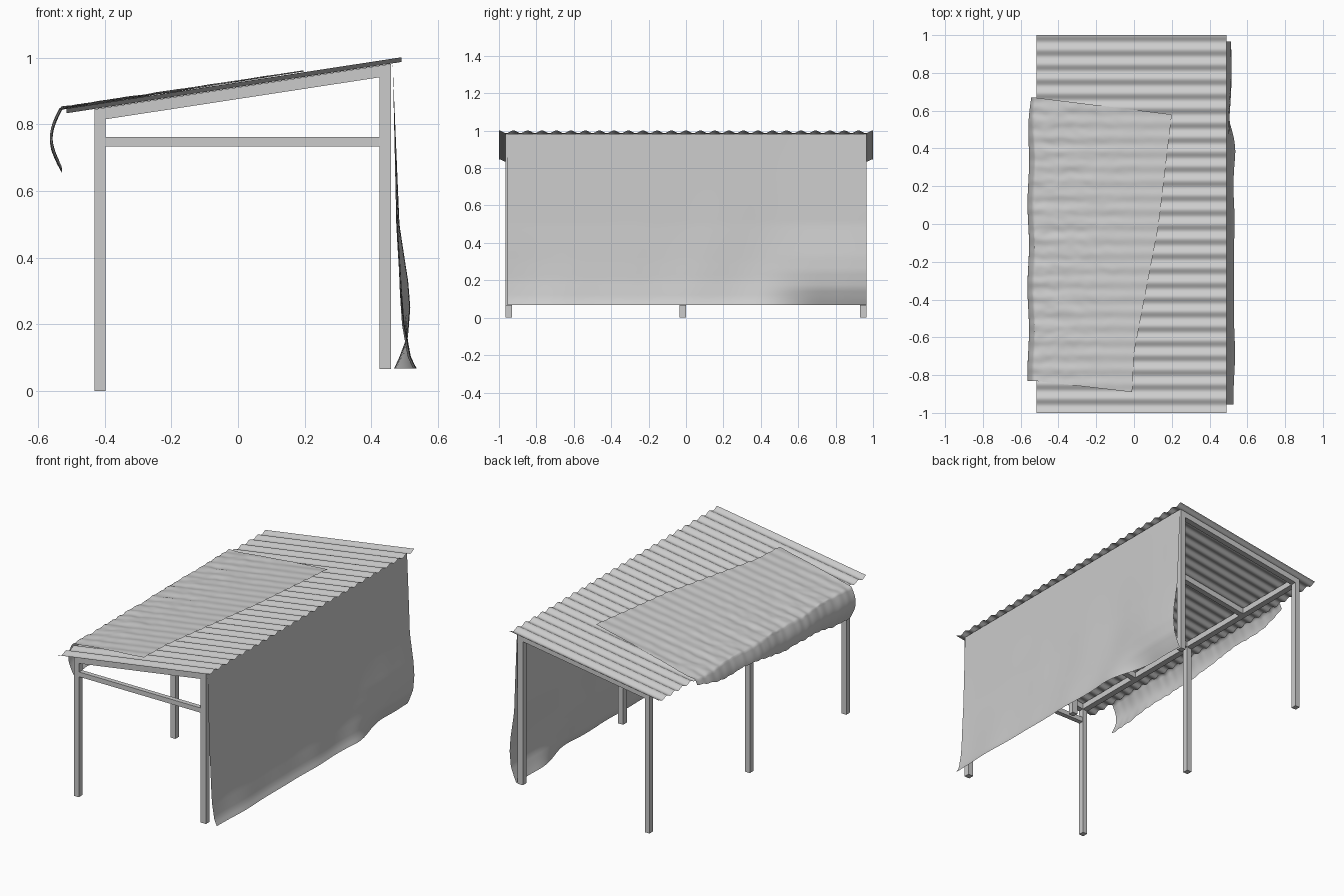
import bpy, bmesh, math
from mathutils import noise, Vector

if "Cube" in bpy.data.objects:
    bpy.data.objects.remove(bpy.data.objects["Cube"])


def roof_z(x):
    return 0.919 + 0.153 * x


def make_object(name, bm, smooth=False):
    bmesh.ops.recalc_face_normals(bm, faces=bm.faces[:])
    me = bpy.data.meshes.new(name)
    bm.to_mesh(me)
    bm.free()
    ob = bpy.data.objects.new(name, me)
    bpy.context.collection.objects.link(ob)
    if smooth:
        for p in me.polygons:
            p.use_smooth = True
    return ob


def prism(name, profile, y0, y1):
    """Extrude an x-z profile from y0 to y1."""
    bm = bmesh.new()
    f = bm.faces.new([bm.verts.new((x, y0, z)) for x, z in profile])
    r = bmesh.ops.extrude_face_region(bm, geom=[f])
    vs = [g for g in r["geom"] if isinstance(g, bmesh.types.BMVert)]
    bmesh.ops.translate(bm, verts=vs, vec=(0, y1 - y0, 0))
    return make_object(name, bm)


def sheet(name, fn, nu, nv):
    """Grid surface from fn(u, v), u and v in 0..1."""
    bm = bmesh.new()
    g = [[bm.verts.new(fn(i / nu, j / nv)) for j in range(nv + 1)] for i in range(nu + 1)]
    for i in range(nu):
        for j in range(nv):
            bm.faces.new((g[i][j], g[i + 1][j], g[i + 1][j + 1], g[i][j + 1]))
    return make_object(name, bm, True)


def interp(pts, t):
    for (a, va), (b, vb) in zip(pts, pts[1:]):
        if t <= b:
            k = max(0, (t - a) / (b - a))
            return va + (vb - va) * k
    return pts[-1][1]


def smoothstep(a, b, t):
    t = min(1, max(0, (t - a) / (b - a)))
    return t * t * (3 - 2 * t)


TOP, LOW = -0.008, -0.043      # frame offsets below the roof sheet
W = 0.0175                     # half timber width

# posts: low side stands on the ground, high side on raised ground
for side, x0, x1, z0 in (("low", -0.43, -0.398, 0), ("high", 0.424, 0.459, 0.066)):
    for i, y in enumerate((-0.9475, -0.0175, 0.9475)):
        prism(f"{side}_post_{i}", [(x0, z0), (x1, z0), (x1, roof_z(x1) + TOP),
                                   (x0, roof_z(x0) + TOP)], y - W, y + W)
    # long beam along the eave
    prism(f"{side}_beam", [(x0, roof_z(x0) + LOW), (x1, roof_z(x1) + LOW),
                           (x1, roof_z(x1) + TOP), (x0, roof_z(x0) + TOP)], -0.93, 0.93)

# rafters
for i, y in enumerate((-0.9475, -0.48, -0.0175, 0.48, 0.9475)):
    a, b = -0.398, 0.424
    prism(f"rafter_{i}", [(a, roof_z(a) + LOW), (b, roof_z(b) + LOW),
                          (b, roof_z(b) + TOP), (a, roof_z(a) + TOP)], y - W, y + W)

# front tie beam
prism("front_tie_beam", [(-0.398, 0.733), (0.424, 0.733), (0.424, 0.762), (-0.398, 0.762)],
      -0.962, -0.933)

# corrugated roof
WAVES = 26


def roof_fn(u, v):
    x, y = -0.515 + 1.005 * u, -1 + 2 * v
    return (x, y, roof_z(x) + 0.007 * math.cos(2 * math.pi * WAVES * v))


roof = sheet("corrugated_roof", roof_fn, 1, WAVES * 10)

# side tarp hanging from the high edge
FLARE = [(0.06, 0.07), (0.1, 0.05), (0.2, 0.032), (0.3, 0.024), (0.5, 0.012), (0.98, 0.0)]
CURL = [(0.06, 0.002), (0.1, 0.02), (0.16, 0.042), (0.25, 0.05), (0.33, 0.045), (0.5, 0.02), (0.98, 0.0)]


def side_fn(u, v):
    y, z = -0.955 + 1.92 * u, 0.067 + 0.913 * v
    k = smoothstep(0.35, 0.75, y)
    off = interp(FLARE, z) * (1 - k) + interp(CURL, z) * k
    off += (1 - v) ** 2 * 0.014 * noise.noise(Vector((y * 3.5, z * 2, 4)))
    return (0.464 + max(off, -0.003), y, z)


sheet("side_tarp", side_fn, 80, 50)

# loose tarp lying on the roof and drooping over the low edge
EDGE = [(0, -0.01), (0.14, 0.0), (0.6, 0.13), (1, 0.2)]


def tarp_fn(u, v):
    xe = interp(EDGE, u)
    drop = 0.19 - 0.15 * u + 0.012 * math.sin(u * 17)
    flat = xe + 0.53
    s = v * (flat + drop)
    x = xe - min(s, flat)
    k = (xe - x) / flat
    y = (-0.89 + 0.06 * k) + u * (1.47 + 0.03 * k)
    fold = noise.noise(Vector((x * 7, y * 13, 1))) + 0.6 * noise.noise(Vector((x * 18, y * 30, 6)))
    z = roof_z(x) + 0.011 + 0.005 * k * fold + 0.002 * math.cos(math.pi * WAVES * (y + 1))
    if s > flat:
        d = s - flat
        z -= d
        x -= 0.03 * math.sin(min(d / 0.19, 1) * math.pi * 1.05) + 0.004 * math.sin(y * 14)
    return (x, y, z)


sheet("roof_tarp", tarp_fn, 150, 80)
